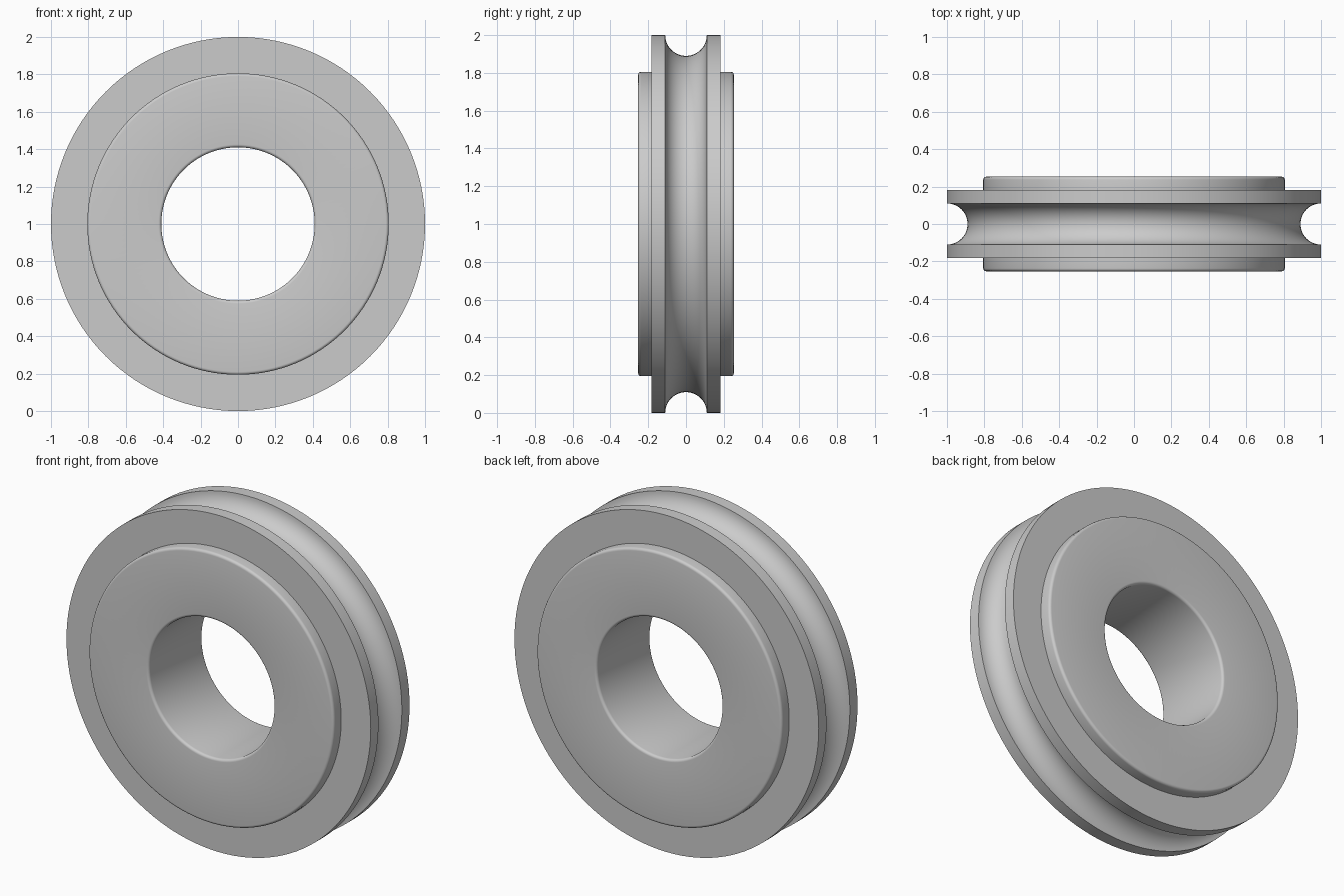
import bpy
import bmesh
from math import sin, cos, pi, radians
from mathutils import Vector

cube = bpy.data.objects.get("Cube")
if cube:
    bpy.data.objects.remove(cube)

SEGMENTS = 128
BORE, HUB, RIM = 0.41, 0.806, 1.0       # radii
HUB_HALF, RIM_HALF = 0.253, 0.182       # half widths along the axle
GROOVE, FILLET = 0.11, 0.016


def arc(r, y, radius, start, end, steps):
    """Points on an arc in the (radius, axle) plane, angles in degrees."""
    angles = [radians(start + (end - start) * i / steps) for i in range(steps + 1)]
    return [(r + radius * cos(a), y + radius * sin(a)) for a in angles]


# Half of the cross-section, from mid bore to mid groove
half = arc(BORE + FILLET, HUB_HALF - FILLET, FILLET, 180, 90, 5)
half += arc(HUB - FILLET, HUB_HALF - FILLET, FILLET, 90, 0, 5)
half += [(HUB, RIM_HALF), (RIM, RIM_HALF)]
half += arc(RIM, 0, GROOVE, 90, 180, 12)
mirrored = [(r, -y) for r, y in reversed(half[:-1])]
profile = half + mirrored

# Grooved wheel: the closed section spun round the y axis
bm = bmesh.new()
verts = [bm.verts.new((r, y, 0)) for r, y in profile]
edges = [bm.edges.new((v, verts[i - 1])) for i, v in enumerate(verts)]
bmesh.ops.spin(bm, geom=verts + edges, cent=(0, 0, 0), axis=(0, 1, 0),
               angle=2 * pi, steps=SEGMENTS, use_merge=True)
bmesh.ops.remove_doubles(bm, verts=bm.verts[:], dist=0.0001)
bmesh.ops.recalc_face_normals(bm, faces=bm.faces[:])
bmesh.ops.translate(bm, verts=bm.verts[:], vec=Vector((0, 0, RIM)))
mesh = bpy.data.meshes.new("grooved_wheel")
bm.to_mesh(mesh)
bm.free()
wheel = bpy.data.objects.new("grooved_wheel", mesh)
bpy.context.collection.objects.link(wheel)

# Plain grey finish
grey = bpy.data.materials.new("light_grey")
grey.use_nodes = True
colour = (0.6, 0.6, 0.6, 1)
grey.diffuse_color = colour
grey.node_tree.nodes["Principled BSDF"].inputs["Base Color"].default_value = colour
mesh.materials.append(grey)

# Smooth surfaces with crisp corners
bpy.ops.object.select_all(action="DESELECT")
wheel.select_set(True)
bpy.context.view_layer.objects.active = wheel
bpy.ops.object.shade_smooth_by_angle(angle=radians(30))
